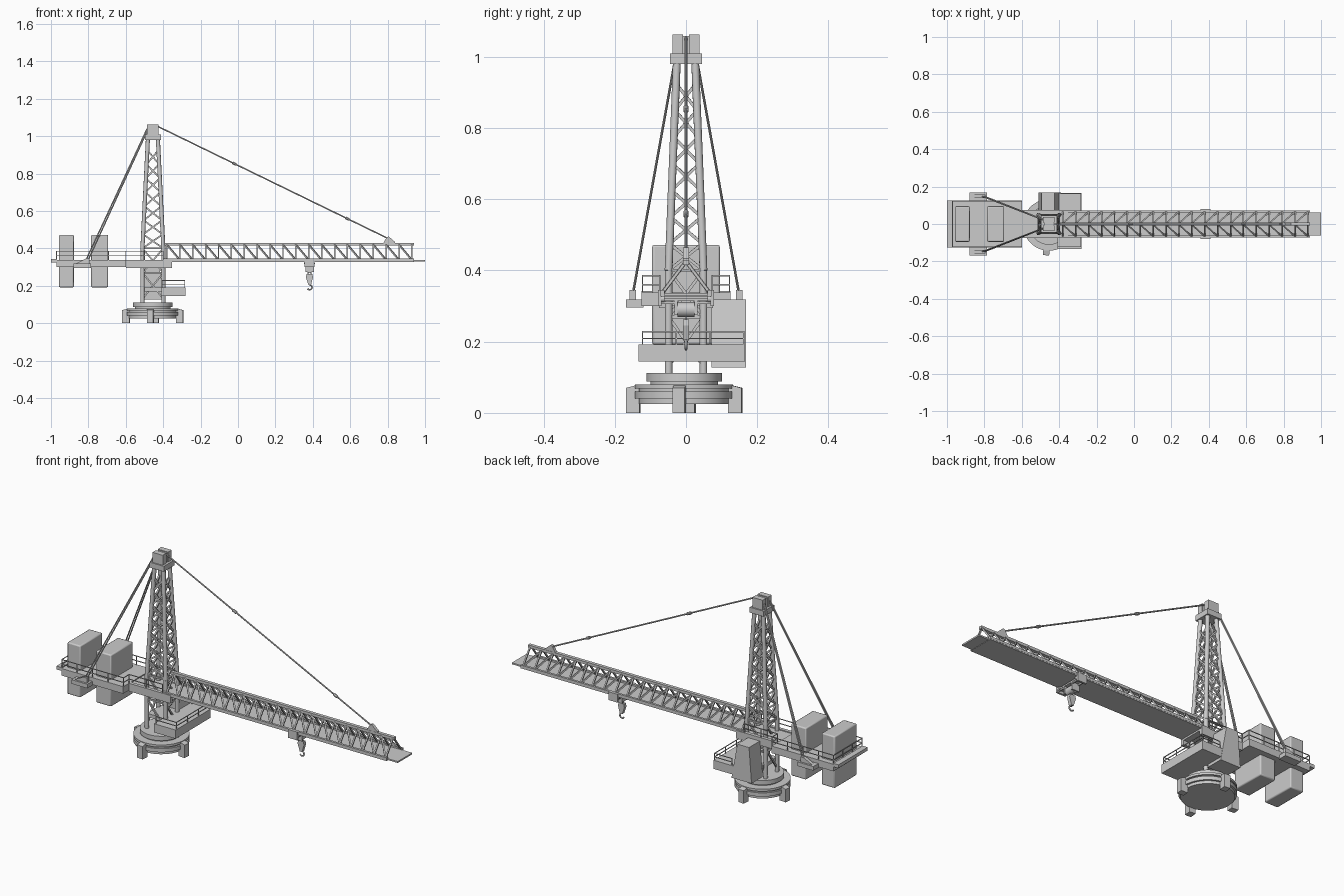
import bpy, bmesh, math
from mathutils import Vector, Matrix

if "Cube" in bpy.data.objects:
    bpy.data.objects.remove(bpy.data.objects["Cube"])

TX = -0.455   # tower axis


def make(name, bm, smooth=False, bevel=0):
    bmesh.ops.recalc_face_normals(bm, faces=bm.faces)
    me = bpy.data.meshes.new(name)
    bm.to_mesh(me)
    bm.free()
    ob = bpy.data.objects.new(name, me)
    bpy.context.collection.objects.link(ob)
    if bevel:
        m = ob.modifiers.new("bevel", 'BEVEL')
        m.width, m.segments = bevel, 2
    if smooth:
        bpy.context.view_layer.objects.active = ob
        ob.select_set(True)
        bpy.ops.object.shade_smooth_by_angle(angle=math.radians(35))
        ob.select_set(False)
    return ob


def box(bm, x0, x1, y0, y1, z0, z1):
    m = Matrix.Translation(((x0 + x1) / 2, (y0 + y1) / 2, (z0 + z1) / 2))
    m = m @ Matrix.Diagonal((x1 - x0, y1 - y0, z1 - z0, 1))
    return bmesh.ops.create_cube(bm, size=1, matrix=m)['verts']


def bar(bm, p, q, r, n=4, r2=None):
    p, q = Vector(p), Vector(q)
    d = q - p
    m = Matrix.Translation((p + q) / 2) @ d.to_track_quat('Z', 'Y').to_matrix().to_4x4()
    m = m @ Matrix.Rotation(math.pi / n, 4, 'Z')
    bmesh.ops.create_cone(bm, cap_ends=True, segments=n, radius1=r,
                          radius2=r if r2 is None else r2, depth=d.length, matrix=m)


def prism(bm, pts, y0, y1):
    # extrude an x-z profile along y
    f = bm.faces.new([bm.verts.new((x, y0, z)) for x, z in pts])
    g = bmesh.ops.extrude_face_region(bm, geom=[f])['geom']
    bmesh.ops.translate(bm, vec=(0, y1 - y0, 0), verts=[v for v in g if isinstance(v, bmesh.types.BMVert)])


def rail(bm, path, z, h):
    for (a, b), (c, d) in zip(path, path[1:]):
        for k in (0.5, 1):
            bar(bm, (a, b, z + h * k), (c, d, z + h * k), 0.0025)
        n = max(1, round(math.hypot(c - a, d - b) / 0.09))
        for i in range(n + 1):
            x, y = a + (c - a) * i / n, b + (d - b) * i / n
            bar(bm, (x, y, z), (x, y, z + h), 0.0025)


# slewing base: stacked rings and four feet
bm = bmesh.new()
for r, z0, z1 in ((0.128, 0.025, 0.04), (0.138, 0.04, 0.06), (0.128, 0.06, 0.068),
                  (0.138, 0.068, 0.08), (0.095, 0.08, 0.088), (0.106, 0.088, 0.112)):
    bar(bm, (TX, -0.005, z0), (TX, -0.005, z1), r, 40)
make("slewing_base", bm, True)
bm = bmesh.new()
for i in range(4):
    v = box(bm, 0.125, 0.163, -0.017, 0.017, 0, 0.08)
    for w in v:
        if w.co.x > 0.15 and w.co.z > 0.05:
            w.co.z = 0.07
    m = Matrix.Translation((TX, -0.005, 0)) @ Matrix.Rotation(math.radians(90 * i - 5.5), 4, 'Z')
    bmesh.ops.transform(bm, matrix=m, verts=v)
make("base_feet", bm)

# tower legs
def half(z):
    t = max(0, (z - 0.4) / 0.58)
    return 0.056 - 0.029 * t, 0.049 - 0.023 * t


def corner(i, z):
    hx, hy = half(z)
    sx, sy = ((1, 1), (-1, 1), (-1, -1), (1, -1))[i % 4]
    return (TX + sx * hx, sy * hy, z)


bm = bmesh.new()
for i in range(4):
    bar(bm, corner(i, 0.1), corner(i, 0.4), 0.011, 12)
    bar(bm, corner(i, 0.4), corner(i, 0.99), 0.011, 12)
make("tower_legs", bm, True)

# tower lattice: single diagonals low down, crosses above
bm = bmesh.new()
zs = [0.40 + 0.075 * k for k in range(8)]
for i in range(4):
    for a, b in ((0.13, 0.27), (0.27, 0.40)):
        bar(bm, corner(i, b), corner(i + 1, a), 0.006)
        bar(bm, corner(i, b), corner(i + 1, b), 0.006)
    for a, b in zip(zs, zs[1:]):
        bar(bm, corner(i, a), corner(i + 1, b), 0.006)
        bar(bm, corner(i + 1, a), corner(i, b), 0.006)
make("tower_lattice", bm)

# tower head
bm = bmesh.new()
box(bm, TX - 0.042, TX + 0.042, -0.045, 0.045, 0.98, 1.009)
for s in (-1, 1):
    box(bm, TX - 0.031, TX + 0.031, min(s * 0.008, s * 0.038), max(s * 0.008, s * 0.038), 1.009, 1.063)
box(bm, TX - 0.026, TX + 0.026, -0.008, 0.008, 1.009, 1.058)
make("tower_head", bm)

# work platform and its rail
bm = bmesh.new()
box(bm, -0.41, -0.28, -0.133, 0.166, 0.145, 0.192)
box(bm, -0.51, -0.40, -0.05, 0.07, 0.17, 0.19)
make("work_platform", bm)
bm = bmesh.new()
rail(bm, [(-0.405, -0.122), (-0.284, -0.122), (-0.284, 0.162), (-0.39, 0.162)], 0.19, 0.038)
make("work_platform_rail", bm)

# operator cab, tapered
bm = bmesh.new()
prism(bm, [(-0.51, 0.127), (-0.39, 0.127), (-0.425, 0.318), (-0.495, 0.318)], 0.072, 0.168)
make("operator_cab", bm)

# counter deck
bm = bmesh.new()
box(bm, -0.97, -0.60, -0.125, 0.125, 0.30, 0.338)
box(bm, -1.0, -0.97, -0.125, 0.125, 0.325, 0.343)
for s in (-1, 1):
    box(bm, -0.60, -0.352, min(s * 0.058, s * 0.076), max(s * 0.058, s * 0.076), 0.295, 0.338)
box(bm, -0.60, -0.352, -0.06, 0.06, 0.318, 0.333)
make("counter_deck", bm)
bm = bmesh.new()
for s in (-1, 1):
    rail(bm, [(-0.97, s * 0.122), (-0.60, s * 0.122), (-0.60, s * 0.074), (-0.40, s * 0.074)], 0.335, 0.05)
rail(bm, [(-0.97, -0.122), (-0.97, 0.122)], 0.335, 0.05)
make("counter_deck_rail", bm)

# counterweights
for name, x0, x1 in (("rear_counterweight", -0.957, -0.878), ("front_counterweight", -0.785, -0.694)):
    bm = bmesh.new()
    box(bm, x0, x1, -0.095, 0.095, 0.192, 0.472)
    make(name, bm, True, 0.006)

# rear stays with anchors
bm, stays = bmesh.new(), bmesh.new()
for s in (-1, 1):
    box(bm, -0.88, -0.785, min(s * 0.12, s * 0.168), max(s * 0.12, s * 0.168), 0.296, 0.318)
    prism(bm, [(-0.87, 0.318), (-0.795, 0.318), (-0.795, 0.345), (-0.815, 0.345)], s * 0.14, s * 0.158)
    for dx in (-0.006, 0.006):
        bar(stays, (-0.808 + dx, s * 0.149, 0.335), (TX - 0.028 + dx / 2, s * 0.022, 1.04), 0.0035, 8)
make("stay_anchors", bm)

# front stay with couplings
a, b = Vector((TX + 0.025, 0, 1.053)), Vector((0.815, 0, 0.447))
bar(stays, a, b, 0.004, 8)
for t in (0.33, 0.815):
    c, d = a.lerp(b, t - 0.008), a.lerp(b, t + 0.008)
    bar(stays, c, d, 0.008, 8)
make("stays", stays, True)
bm = bmesh.new()
prism(bm, [(0.775, 0.425), (0.84, 0.425), (0.84, 0.434), (0.806, 0.464), (0.795, 0.46)], -0.008, 0.008)
make("boom_lug", bm)

# boom deck and triangular truss
bm = bmesh.new()
box(bm, -0.40, 0.94, -0.072, 0.072, 0.327, 0.336)
box(bm, 0.94, 1.0, -0.062, 0.062, 0.329, 0.337)
make("boom_deck", bm)
bm = bmesh.new()
box(bm, -0.40, 0.94, -0.009, 0.009, 0.415, 0.430)
for s in (-1, 1):
    box(bm, -0.40, 0.94, s * 0.067 - 0.006, s * 0.067 + 0.006, 0.332, 0.345)
make("boom_chords", bm)
bm = bmesh.new()
N, X0, X1 = 19, -0.38, 0.93
for i in range(N + 1):
    x, step = X0 + (X1 - X0) * i / N, (X1 - X0) / N
    for s in (-1, 1):
        bar(bm, (x, s * 0.066, 0.338), (x, s * 0.004, 0.42), 0.0055)
        if i < N:
            bar(bm, (x, s * 0.004, 0.42), (x + step, s * 0.066, 0.338), 0.0055)
make("boom_lattice", bm)

# trolley
bm = bmesh.new()
for s in (-1, 1):
    box(bm, 0.355, 0.41, s * 0.074 - 0.005, s * 0.074 + 0.005, 0.30, 0.345)
    box(bm, 0.36, 0.405, s * 0.028 - 0.004, s * 0.028 + 0.004, 0.275, 0.318)
    bar(bm, (0.365, s * 0.07, 0.31), (0.365, s * 0.028, 0.31), 0.005)
    bar(bm, (0.40, s * 0.07, 0.31), (0.40, s * 0.028, 0.31), 0.005)
box(bm, 0.36, 0.405, -0.075, 0.075, 0.314, 0.322)
make("trolley_frame", bm)
bm = bmesh.new()
bar(bm, (0.382, -0.024, 0.29), (0.382, 0.024, 0.29), 0.021, 20)
for x in (0.362, 0.402):
    for s in (-1, 1):
        bar(bm, (x, s * 0.06, 0.32), (x, s * 0.07, 0.32), 0.009, 12)
make("trolley_drum", bm, True)

# hook block
bm = bmesh.new()
for x in (0.374, 0.390):
    bar(bm, (x, 0, 0.29), (x, 0, 0.25), 0.002, 6)
prism(bm, [(0.366, 0.262), (0.398, 0.262), (0.401, 0.245), (0.390, 0.205), (0.376, 0.205), (0.363, 0.245)], -0.009, 0.009)
make("hook_block", bm)
cu = bpy.data.curves.new("hook", 'CURVE')
cu.dimensions, cu.bevel_depth, cu.bevel_resolution, cu.use_fill_caps = '3D', 0.004, 2, True
pts = [(0.383, 0.21)] + [(0.383 + 0.013 * math.cos(t), 0.192 + 0.013 * math.sin(t))
                         for t in [math.radians(90 - 30 * k) for k in range(9)]]
sp = cu.splines.new('POLY')
sp.points.add(len(pts) - 1)
for p, (x, z) in zip(sp.points, pts):
    p.co = (x, 0, z, 1)
bpy.context.collection.objects.link(bpy.data.objects.new("hook", cu))
